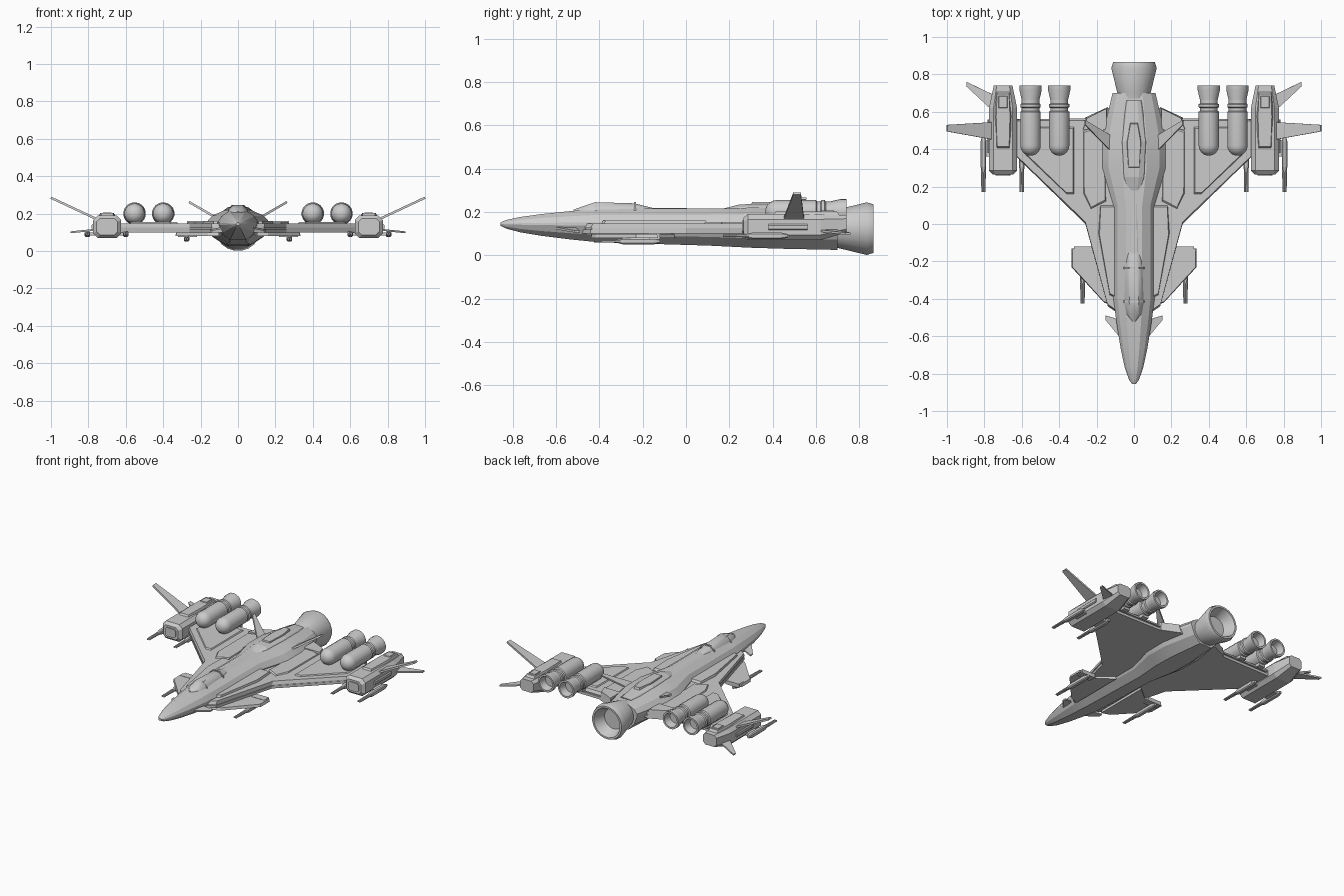
import bpy, bmesh, math
from mathutils import Vector

if "Cube" in bpy.data.objects:
    bpy.data.objects.remove(bpy.data.objects["Cube"])

grey = (0.6, 0.6, 0.6, 1)
hull = bpy.data.materials.new("hull_grey")
hull.use_nodes = True
hull.diffuse_color = grey
hull.node_tree.nodes["Principled BSDF"].inputs["Base Color"].default_value = grey


def loft(name, rings, mirror=False, smooth=None):
    """Skin a list of closed rings and cap both ends."""
    bm = bmesh.new()
    rows = [[bm.verts.new(point) for point in ring] for ring in rings]
    count = len(rows[0])
    for a, b in zip(rows, rows[1:]):
        for i in range(count):
            j = (i + 1) % count
            bm.faces.new((a[i], a[j], b[j], b[i]))
    bm.faces.new(rows[0])
    bm.faces.new(rows[-1])
    bmesh.ops.recalc_face_normals(bm, faces=bm.faces)
    mesh = bpy.data.meshes.new(name)
    bm.to_mesh(mesh)
    bm.free()
    mesh.materials.append(hull)
    part = bpy.data.objects.new(name, mesh)
    bpy.context.collection.objects.link(part)
    if smooth:
        bpy.ops.object.select_all(action="DESELECT")
        part.select_set(True)
        bpy.context.view_layer.objects.active = part
        bpy.ops.object.shade_smooth_by_angle(angle=math.radians(smooth))
    if mirror:
        part.modifiers.new("mirror", "MIRROR").use_mirror_merge = False


def lathe(name, x, z, profile, sides, mirror=False):
    """Turn (y, radius) pairs around an axis running front to back."""
    angles = [math.tau * (i + 0.5) / sides for i in range(sides)]
    rings = [[(x + radius * math.cos(a), y, z + radius * math.sin(a)) for a in angles]
             for y, radius in profile]
    loft(name, rings, mirror, 35)


def slab(name, outline, bottom, top, inset=0.0, mirror=True):
    """Flat plate from a plan outline, its top edge drawn in towards the middle."""
    points = [Vector(p) for p in outline]
    middle = sum(points, Vector((0, 0))) / len(points)
    upper = [p + (middle - p).normalized() * inset for p in points]
    loft(name, [[(p.x, p.y, bottom) for p in points], [(p.x, p.y, top) for p in upper]], mirror)


def plate(name, x, width, front, back, bottom, top, inset=0.0):
    """Mirrored slab with a plain rectangular plan."""
    left, right = x - width / 2, x + width / 2
    slab(name, [(left, front), (right, front), (right, back), (left, back)], bottom, top, inset)


def blade(name, root, tip, thick):
    """Thin fin between two chords, each given as x, z, front y and chord length."""
    corners = []
    for (x, z, front, chord), order in ((root, (0, 1)), (tip, (1, 0))):
        corners += [Vector((x, front + chord * end, z)) for end in order]
    normal = (corners[1] - corners[0]).cross(corners[-1] - corners[0]).normalized()
    loft(name, [[p + normal * side * thick / 2 for p in corners] for side in (-1, 1)], True)


def octagon(y, x, z, width, height):
    """Upright section with chamfered corners."""
    cut = min(width, height) * 0.4
    a, b = width - cut, height - cut
    quarter = [(width, b), (a, height)]
    upper = quarter + [(-u, v) for u, v in reversed(quarter)]
    return [(x + u, y, z + v) for u, v in upper + [(-u, -v) for u, v in upper]]


# Fuselage: nose swells by a square root rule, then a few stations to the tail
chine = 0.145
nose_tip, nose_end = -0.86, -0.4
stations = []
for step in (0.1, 0.25, 0.45, 0.65, 0.85, 1):
    swell = step
    stations.append((nose_tip + (nose_end - nose_tip) * step ** 2,
                     0.11 * swell, 0.07 * swell, 0.085 * swell))
stations += [(0.1, 0.11, 0.07, 0.1), (0.3, 0.17, 0.075, 0.11), (0.46, 0.17, 0.075, 0.115),
             (0.7, 0.115, 0.055, 0.12)]
side = [(0.4, 1), (0.8, 0.6), (1, 0.1), (1, -0.1), (0.8, -0.6), (0.4, -1)]
section = side + [(-u, v) for u, v in reversed(side)]
loft("fuselage", [[(u * width, y, chine + v * (rise if v > 0 else drop)) for u, v in section]
                  for y, width, rise, drop in stations], smooth=20)


# Canopy, neck spine and engine cover share one arched section
def hump(name, base, rows, smooth=None):
    half = [(1, 0), (0.85, 0.55), (0.45, 1)]
    arch = half + [(-u, v) for u, v in reversed(half)]
    loft(name, [[(u * width, y, base + v * height) for u, v in arch]
                for y, width, height in rows], smooth=smooth)


hump("canopy", 0.2, [(-0.52, 0.01, 0.01), (-0.48, 0.045, 0.025), (-0.42, 0.055, 0.045),
                     (-0.24, 0.05, 0.04), (-0.14, 0.04, 0.015)], 35)
for rear in (-0.41, -0.23):
    hump("canopy_frame", 0.2, [(y, 0.058, 0.045) for y in (rear - 0.01, rear)])
hump("neck_spine", 0.2, [(-0.2, 0.035, 0.02), (0.16, 0.03, 0.015)])
hump("engine_cover", 0.21, [(0.17, 0.03, 0.005), (0.25, 0.06, 0.025), (0.44, 0.07, 0.03),
                            (0.66, 0.04, 0.005)])
slab("cover_panel", [(-0.03, 0.3), (0.03, 0.3), (0.04, 0.44), (0.02, 0.54), (-0.02, 0.54),
                     (-0.04, 0.44)], 0.23, 0.245, 0.005, mirror=False)

# Main engine bell with a hollow back
lathe("main_nozzle", 0, 0.123, [(0.67, 0.085), (0.7, 0.09), (0.835, 0.123), (0.865, 0.113),
                                (0.865, 0.1), (0.79, 0.07)], 20)

# Main wings: two plates with a recessed core between them, and raised panels
wing = [(0.05, -0.5), (0.14, -0.44), (0.26, 0), (0.64, 0.37), (0.64, 0.56), (0.26, 0.565),
        (0.14, 0.62), (0.05, 0.62)]
core = [(x * 0.985, y * 0.985) for x, y in wing]
slab("wing_lower", wing, 0.1, 0.118)
slab("wing_core", core, 0.115, 0.13)
slab("wing_upper", wing, 0.127, 0.147, 0.012)
deck = 0.146
slab("wing_panel_outer", [(0.32, 0.16), (0.36, 0.16), (0.58, 0.37), (0.58, 0.52), (0.32, 0.52)],
     deck, deck + 0.008, 0.01)
slab("wing_panel_inner", [(0.15, 0.12), (0.23, 0.08), (0.27, 0.16), (0.27, 0.5), (0.16, 0.53)],
     deck, deck + 0.008, 0.01)
slab("wing_root_strake", [(0.09, -0.4), (0.13, -0.38), (0.19, -0.05), (0.18, 0.1), (0.09, 0.1)],
     deck, deck + 0.015, 0.01)
slab("wing_trailing_flap", [(0.14, 0.5), (0.28, 0.5), (0.26, 0.57), (0.14, 0.625)], 0.1, 0.16, 0.01)


# Slim twin-barrelled cannon with a chamfered housing
def cannon(name, x, z, muzzle, back):
    breech = muzzle + (back - muzzle) * 0.45
    thin, thick = 0.008, 0.015
    loft(name + "_housing", [octagon(y, x, z, size, size) for y, size in (
        (breech - thick * 2, thin), (breech, thick), (back - thick * 2, thick), (back, thin))], True)
    for offset in (-thin, thin):
        lathe(name + "_barrel", x + offset * 0.75, z,
              [(muzzle, thin * 0.7), (breech, thin)], 8, mirror=True)


# Forward canards with slung cannons, and small nose fins
slab("canard", [(0.1, -0.44), (0.16, -0.42), (0.335, -0.23), (0.335, -0.13), (0.2, -0.13),
                (0.1, -0.05)], 0.08, 0.098, 0.006)
plate("canard_flap", 0.27, 0.1, -0.17, -0.12, 0.074, 0.1)
cannon("canard_cannon", 0.275, 0.065, -0.425, -0.12)
blade("nose_fin", (0.08, 0.125, -0.6, 0.09), (0.15, 0.11, -0.515, 0.025), 0.01)

# Wing-top engine nacelles: domed front, grooved waist, flared hollow tail
radius = 0.055
waist = radius * 0.88
dome = [(0.42 - radius * math.cos(a), radius * math.sin(a))
        for a in (math.radians(angle) for angle in range(15, 91, 15))]
grooves = []
for start in (0.6, 0.64):
    grooves += [(start, radius), (start + 0.005, waist), (start + 0.02, waist)]
    grooves.append((start + 0.025, radius if start < 0.62 else waist))
tail = [(0.715, radius * 1.1), (0.74, radius * 1.1), (0.74, waist), (0.69, radius * 0.7)]
for x in (0.4, 0.553):
    lathe("nacelle", x, 0.2, dome + grooves + tail, 18, mirror=True)
    plate("nacelle_pylon", x, 0.045, 0.42, 0.59, 0.13, 0.165)

# Wing tip pods
pod = 0.7
loft("tip_pod", [octagon(y, pod, z, width, height) for y, z, width, height in (
    (0.265, 0.13, 0.056, 0.043), (0.285, 0.13, 0.075, 0.06), (0.62, 0.13, 0.075, 0.06),
    (0.74, 0.145, 0.05, 0.04))], True)
spine = [(0.035, 0.4), (0.05, 0.58), (0.035, 0.71)]
slab("pod_spine", [(pod + u, y) for u, y in spine] + [(pod - u, y) for u, y in reversed(spine)],
     0.18, 0.202, 0.014)
plate("pod_hatch", pod, 0.05, 0.62, 0.685, 0.2, 0.207, 0.005)
loft("pod_side_rail", [octagon(y, pod, 0.13, 0.084, 0.014) for y in (0.38, 0.56)], True)
loft("pod_front_plate", [octagon(y, pod, 0.13, 0.04, 0.03) for y in (0.258, 0.27)], True)

# Pod fins and cannons
blade("pod_upper_fin", (0.75, 0.168, 0.45, 0.095), (1, 0.285, 0.495, 0.035), 0.012)
blade("pod_lower_fin", (0.75, 0.115, 0.6, 0.09), (0.895, 0.1, 0.735, 0.025), 0.01)
for x in (pod - 0.1, pod + 0.105):
    cannon("pod_cannon", x, 0.09, 0.17, 0.47)
plate("cannon_bracket", pod, 0.23, 0.36, 0.45, 0.084, 0.1)

# Canted tail fins
blade("tail_fin", (0.12, 0.18, 0.385, 0.085), (0.262, 0.262, 0.53, 0.025), 0.012)
